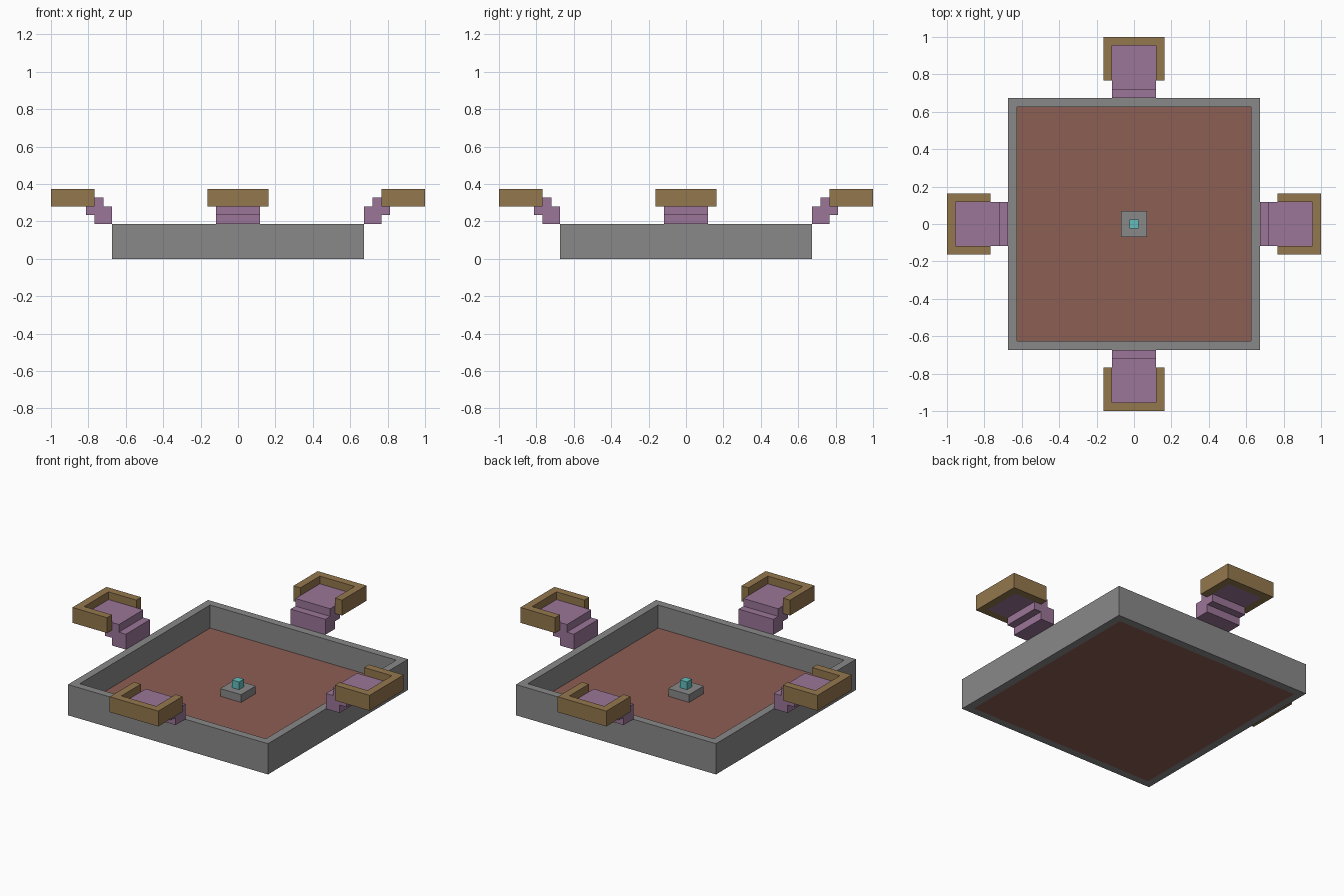
import bpy, bmesh
from mathutils import Matrix
from math import pi

cube = bpy.data.objects.get("Cube")
if cube:
    bpy.data.objects.remove(cube, do_unlink=True)

U = 2 / 42.8        # one building block unit
HALF = 14.4 * U     # half width of the basin


def material(name, rgb):
    lin = [((c / 255 + 0.055) / 1.055) ** 2.4 for c in rgb] + [1]
    m = bpy.data.materials.new(name)
    m.use_nodes = True
    m.diffuse_color = lin
    m.node_tree.nodes["Principled BSDF"].inputs["Base Color"].default_value = lin
    return m


grey = material("grey stone", (137, 137, 137))
clay = material("red clay", (140, 94, 84))
purple = material("purple", (155, 118, 152))
brown = material("brown wood", (148, 119, 77))
teal = material("teal", (98, 190, 188))


def prism(name, outline, depth, mat, matrix=Matrix()):
    """Extrude a closed outline along its local z by depth."""
    bm = bmesh.new()
    face = bm.faces.new([bm.verts.new((x, y, 0)) for x, y in outline])
    top = bmesh.ops.extrude_face_region(bm, geom=[face])["geom"]
    verts = [v for v in top if isinstance(v, bmesh.types.BMVert)]
    bmesh.ops.translate(bm, verts=verts, vec=(0, 0, depth))
    bmesh.ops.transform(bm, matrix=matrix, verts=bm.verts)
    bmesh.ops.recalc_face_normals(bm, faces=bm.faces)
    mesh = bpy.data.meshes.new(name)
    bm.to_mesh(mesh)
    bm.free()
    mesh.materials.append(mat)
    obj = bpy.data.objects.new(name, mesh)
    bpy.context.collection.objects.link(obj)
    return obj


def block(name, half, z0, z1, mat):
    square = [(-half, -half), (half, -half), (half, half), (-half, half)]
    return prism(name, square, z1 - z0, mat, Matrix.Translation((0, 0, z0)))


# Basin rim: square ring made from an inset top and bottom, bridged together
def basin_rim():
    obj = block("basin_rim", HALF, 0, 4 * U, grey)
    bm = bmesh.new()
    bm.from_mesh(obj.data)
    bm.normal_update()
    caps = [f for f in bm.faces if abs(f.normal.z) > 0.9]
    bmesh.ops.inset_individual(bm, faces=caps, thickness=U, use_even_offset=True)
    edges = [e for f in caps for e in f.edges]
    bmesh.ops.delete(bm, geom=caps, context="FACES_ONLY")
    bmesh.ops.bridge_loops(bm, edges=edges)
    bmesh.ops.recalc_face_normals(bm, faces=bm.faces)
    bm.to_mesh(obj.data)
    bm.free()


basin_rim()
block("basin_floor", HALF - U, 0, U, clay)

# Centre pedestal with its small cube
block("pedestal", 1.5 * U, U, 2 * U, grey)
block("pedestal_cube", 0.5 * U, 2 * U, 3 * U, teal)

# Stepped bracket side profile (outward, up) and tray wall plan, in units
STEPS = [(0, 4), (2, 4), (2, 5), (3, 5), (3, 6), (6, 6), (6, 7), (1, 7), (1, 6), (0, 6)]
TRAY = [(2, -3.5), (7, -3.5), (7, 3.5), (2, 3.5), (2, 2.5), (6, 2.5), (6, -2.5), (2, -2.5)]

for i, side in enumerate(("left", "back", "right", "front")):
    turn = Matrix.Rotation(i * pi / 2, 4, "Z")
    stand = Matrix.Translation((HALF, 2.5 * U, 0)) @ Matrix.Rotation(pi / 2, 4, "X")
    prism(side + "_stepped_bracket", [(x * U, z * U) for x, z in STEPS],
          5 * U, purple, turn @ stand)
    prism(side + "_tray_wall", [(x * U, y * U) for x, y in TRAY],
          2 * U, brown, turn @ Matrix.Translation((HALF, 0, 6 * U)))
